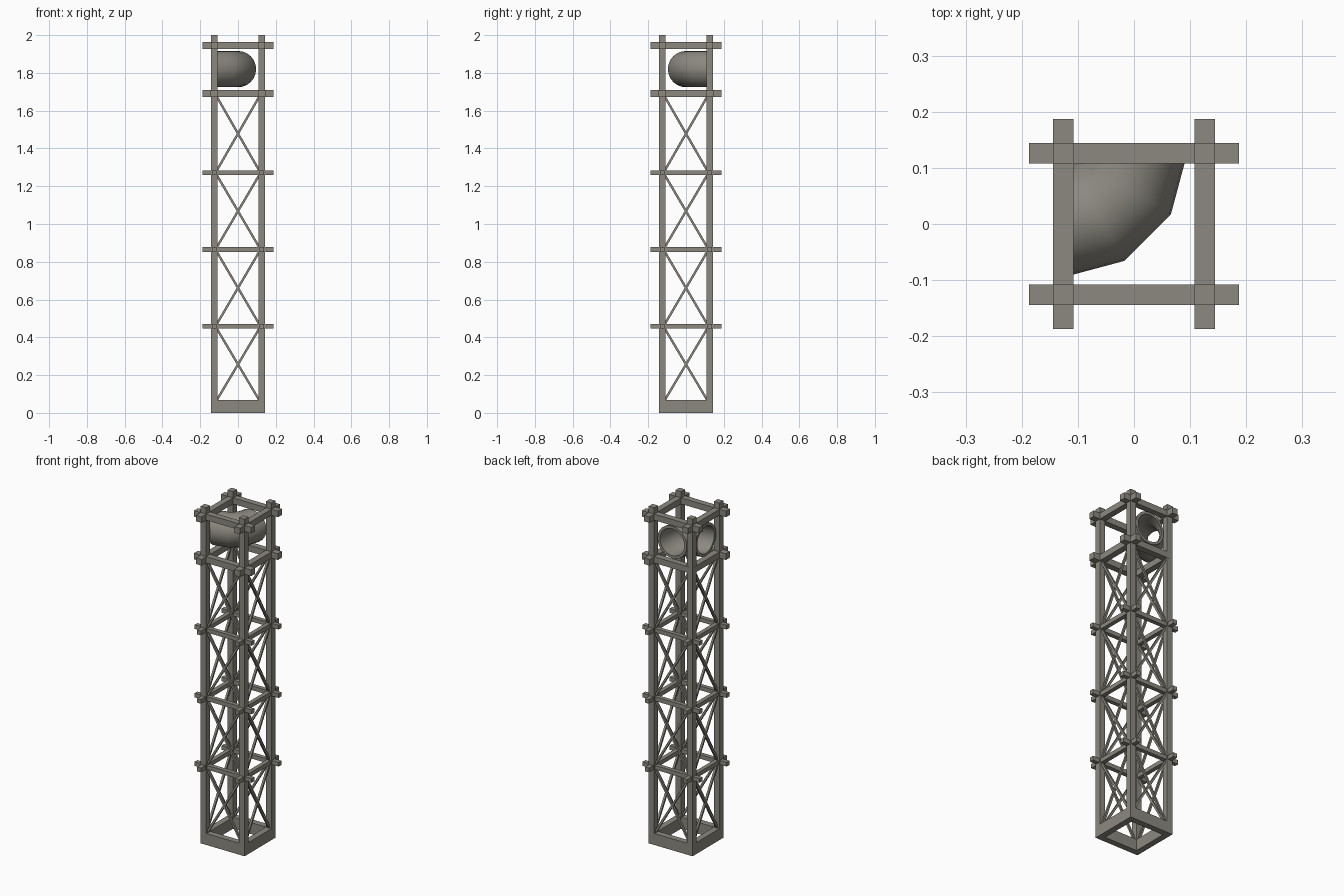
import bpy, bmesh, math
from mathutils import Vector, Matrix

cube = bpy.data.objects.get("Cube")
if cube:
    bpy.data.objects.remove(cube, do_unlink=True)

steel = bpy.data.materials.new("weathered_grey")
steel.use_nodes = True
colour = (0.26, 0.25, 0.215, 1)
steel.diffuse_color = colour
steel.node_tree.nodes["Principled BSDF"].inputs["Base Color"].default_value = colour

LEG = 0.126      # leg centre offset
W = 0.036        # leg width
OUT = LEG + W / 2
REACH = 0.187    # beam end overhang


def add_object(name, bm):
    mesh = bpy.data.meshes.new(name)
    bmesh.ops.recalc_face_normals(bm, faces=bm.faces)
    bm.to_mesh(mesh)
    bm.free()
    mesh.materials.append(steel)
    ob = bpy.data.objects.new(name, mesh)
    bpy.context.collection.objects.link(ob)
    return ob


def box(name, lo, hi):
    lo, hi = Vector(lo), Vector(hi)
    bm = bmesh.new()
    bmesh.ops.create_cube(bm, size=1, matrix=Matrix.Translation((lo + hi) / 2)
                          @ Matrix.Diagonal((*(hi - lo), 1)))
    return add_object(name, bm)


def strut(name, a, b, t):
    a, b = Vector(a), Vector(b)
    d = b - a
    bm = bmesh.new()
    bmesh.ops.create_cube(bm, size=1, matrix=Matrix.Translation((a + b) / 2)
                          @ d.to_track_quat('Z', 'Y').to_matrix().to_4x4()
                          @ Matrix.Diagonal((t, t, d.length, 1)))
    return add_object(name, bm)


# Corner legs
for sx in (-1, 1):
    for sy in (-1, 1):
        box("corner_leg", (sx * LEG - W / 2, sy * LEG - W / 2, 0),
            (sx * LEG + W / 2, sy * LEG + W / 2, 2))

# Base frame
for s in (-1, 1):
    box("base_side", (s * LEG - W / 2, -OUT, 0), (s * LEG + W / 2, OUT, 0.068))
    box("base_end", (-OUT, s * LEG - W / 2, 0), (OUT, s * LEG + W / 2, 0.068))

# Crossing beams: height, thickness
levels = [(0.458, 0.025), (0.865, 0.025), (1.271, 0.025), (1.692, 0.037), (1.945, 0.036)]
for z, t in levels:
    for s in (-1, 1):
        flush = z == 1.692   # this ring stops flush at the pipe corner
        x0 = -OUT if flush and s == 1 else -REACH
        y1 = OUT if flush and s == -1 else REACH
        box("cross_beam", (x0, s * LEG - t / 2, z - t / 2),
            (REACH, s * LEG + t / 2, z + t / 2))
        box("side_beam", (s * LEG - t / 2, -REACH, z - t / 2),
            (s * LEG + t / 2, y1, z + t / 2))

# Diagonal braces in each bay
bays = [0.068] + [z + t / 2 for z, t in levels[:3]]
for bottom, (z, t) in zip(bays, levels):
    top = z - t / 2
    for s in (-1, 1):
        for d in (-1, 1):
            e = LEG - W / 2 + 0.004
            strut("brace", (-d * e, s * LEG, bottom), (d * e, s * LEG, top), 0.012)
            strut("brace", (s * LEG, -d * e, bottom), (s * LEG, d * e, top), 0.012)

# Hollow elbow pipe, swept in three segments around the back corner
BEND, SIDES, SEGMENTS = 0.13, 24, 3
bm = bmesh.new()
shells = []
for r in (0.096, 0.08):
    rings = []
    for i in range(SEGMENTS + 1):
        a = -math.pi / 2 * (1 - i / SEGMENTS)
        ring = []
        for j in range(SIDES):
            p = 2 * math.pi * j / SIDES
            k = BEND + r * math.cos(p)
            ring.append(bm.verts.new((-BEND + k * math.cos(a), BEND + k * math.sin(a),
                                      1.82 + r * math.sin(p))))
        rings.append(ring)
    shells.append(rings)


def bridge(a, b):
    for j in range(SIDES):
        k = (j + 1) % SIDES
        bm.faces.new((a[j], a[k], b[k], b[j]))


for rings in shells:
    for a, b in zip(rings, rings[1:]):
        bridge(a, b)
for end in (0, -1):
    bridge(shells[0][end], shells[1][end])
pipe = add_object("elbow_pipe", bm)
bpy.ops.object.select_all(action='DESELECT')
pipe.select_set(True)
bpy.context.view_layer.objects.active = pipe
bpy.ops.object.shade_smooth_by_angle(angle=math.radians(40))
